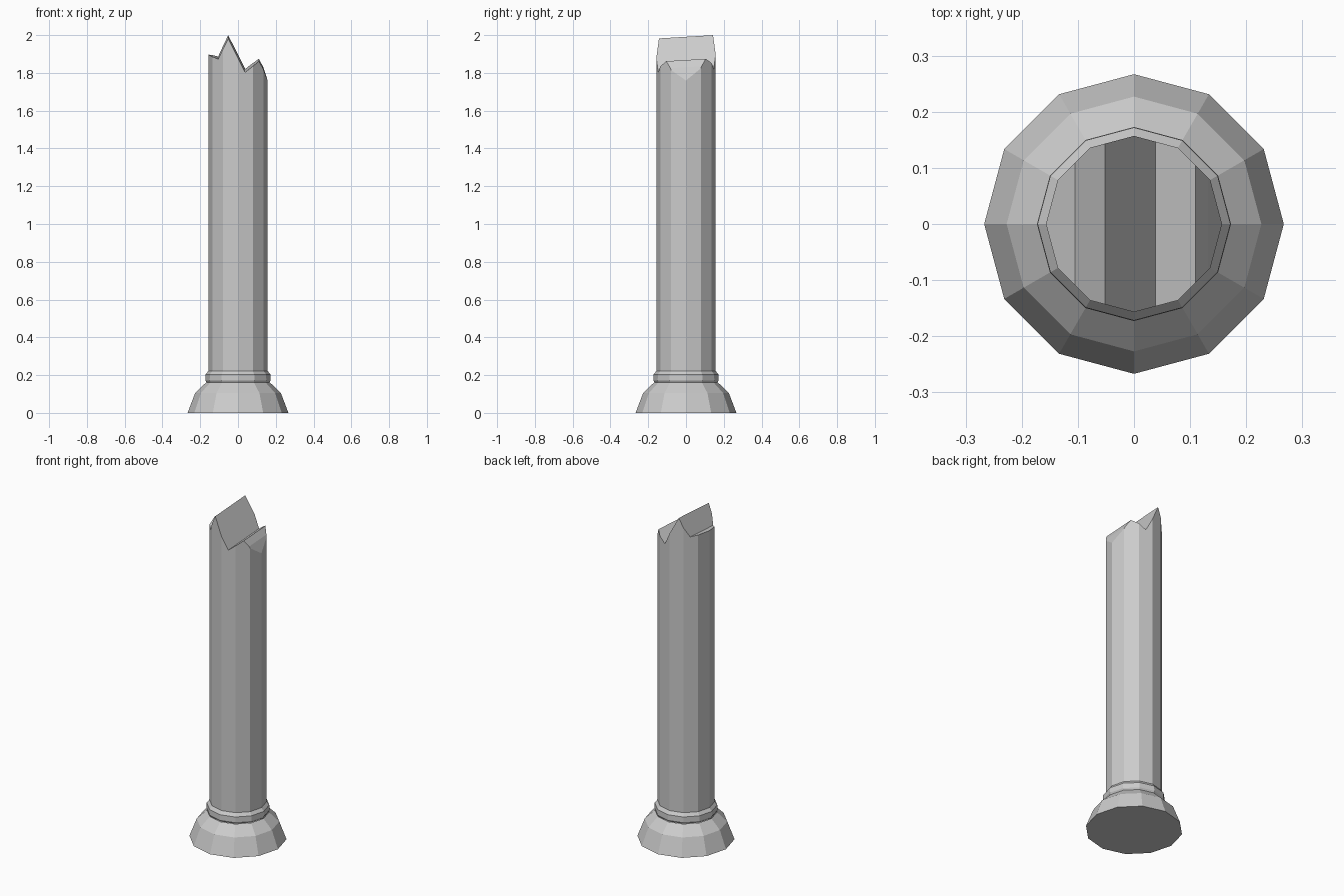
import bpy
import bmesh
from math import cos, sin, tau

SIDES = 12

cube = bpy.data.objects.get("Cube")
if cube:
    bpy.data.objects.remove(cube, do_unlink=True)

stone = bpy.data.materials.new("grey_stone")
stone.use_nodes = True
grey = (0.6, 0.6, 0.6, 1)
stone.diffuse_color = grey
stone.node_tree.nodes["Principled BSDF"].inputs["Base Color"].default_value = grey


def lathe(profile, cap_bottom=False, cap_top=False):
    """Turn a (radius, height) profile into a faceted ring of walls."""
    bm = bmesh.new()
    rings = [[bm.verts.new((r * cos(tau * i / SIDES), r * sin(tau * i / SIDES), z))
              for i in range(SIDES)] for r, z in profile]
    for low, high in zip(rings, rings[1:]):
        for i in range(SIDES):
            j = (i + 1) % SIDES
            bm.faces.new((low[i], low[j], high[j], high[i]))
    if cap_bottom:
        bm.faces.new(rings[0][::-1])
    if cap_top:
        bm.faces.new(rings[-1])
    return bm


def finish(name, bm):
    mesh = bpy.data.meshes.new(name)
    bm.normal_update()
    bm.to_mesh(mesh)
    bm.free()
    mesh.materials.append(stone)
    obj = bpy.data.objects.new(name, mesh)
    bpy.context.collection.objects.link(obj)


# Flared foot and the moulding above it
finish("column_base", lathe([(0.267, 0), (0.227, 0.105), (0.17, 0.16)], cap_bottom=True))
finish("collar", lathe([(0.166, 0.16), (0.173, 0.172), (0.172, 0.203), (0.157, 0.222)]))

# Shaft, split across its top and pulled into jagged ridges
SHAFT_TOP = 1.5
ridges = [(-0.158, 1.897), (-0.105, 1.88), (-0.052, 1.991), (0.038, 1.812),
          (0.11, 1.868), (0.132, 1.83), (0.158, 1.757)]
shaft = lathe([(0.157, 0.21), (0.157, SHAFT_TOP)], cap_top=True)
for x, _ in ridges[1:-1]:
    bmesh.ops.bisect_plane(shaft, geom=shaft.verts[:] + shaft.edges[:] + shaft.faces[:],
                           plane_co=(x, 0, 0), plane_no=(1, 0, 0))


def broken_height(x, y):
    for (x0, z0), (x1, z1) in zip(ridges, ridges[1:]):
        if x <= x1:
            return z0 + (z1 - z0) * (x - x0) / (x1 - x0) + 0.06 * y
    return ridges[-1][1]


for v in shaft.verts:
    if v.co.z > SHAFT_TOP - 0.01:
        v.co.z = broken_height(v.co.x, v.co.y)
finish("broken_shaft", shaft)
